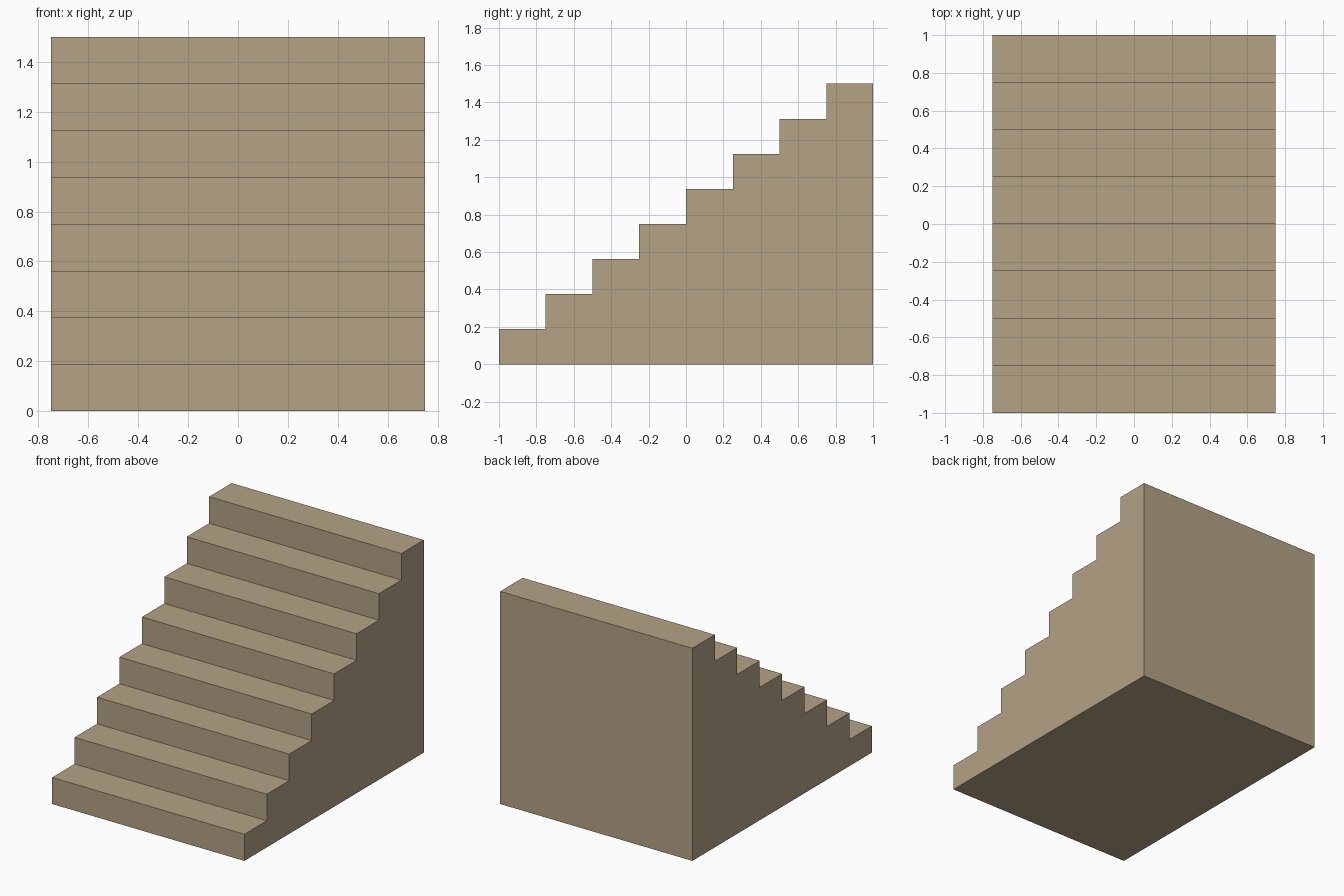
import bpy, bmesh

if "Cube" in bpy.data.objects:
    bpy.data.objects.remove(bpy.data.objects["Cube"])

STEPS, WIDTH, DEPTH, HEIGHT = 8, 1.5, 2.0, 1.5
run, rise = DEPTH / STEPS, HEIGHT / STEPS

# Stepped side profile in (y, z): bottom edge, then up the treads
profile = [(DEPTH / 2, 0), (-DEPTH / 2, 0)]
for i in range(STEPS):
    y, z = -DEPTH / 2 + i * run, (i + 1) * rise
    profile += [(y, z), (y + run, z)]

# Solid staircase: extrude the profile across the width
bm = bmesh.new()
side = bm.faces.new([bm.verts.new((-WIDTH / 2, y, z)) for y, z in profile])
ext = bmesh.ops.extrude_face_region(bm, geom=[side], use_keep_orig=True)
moved = [v for v in ext["geom"] if isinstance(v, bmesh.types.BMVert)]
bmesh.ops.translate(bm, verts=moved, vec=(WIDTH, 0, 0))
bmesh.ops.recalc_face_normals(bm, faces=bm.faces[:])

mesh = bpy.data.meshes.new("staircase")
bm.to_mesh(mesh)
bm.free()

# Single sandy tan colour
tan = bpy.data.materials.new("sandy_tan")
tan.diffuse_color = (0.456, 0.366, 0.235, 1)
tan.use_nodes = True
tan.node_tree.nodes["Principled BSDF"].inputs["Base Color"].default_value = tan.diffuse_color
mesh.materials.append(tan)

stairs = bpy.data.objects.new("staircase", mesh)
bpy.context.collection.objects.link(stairs)
